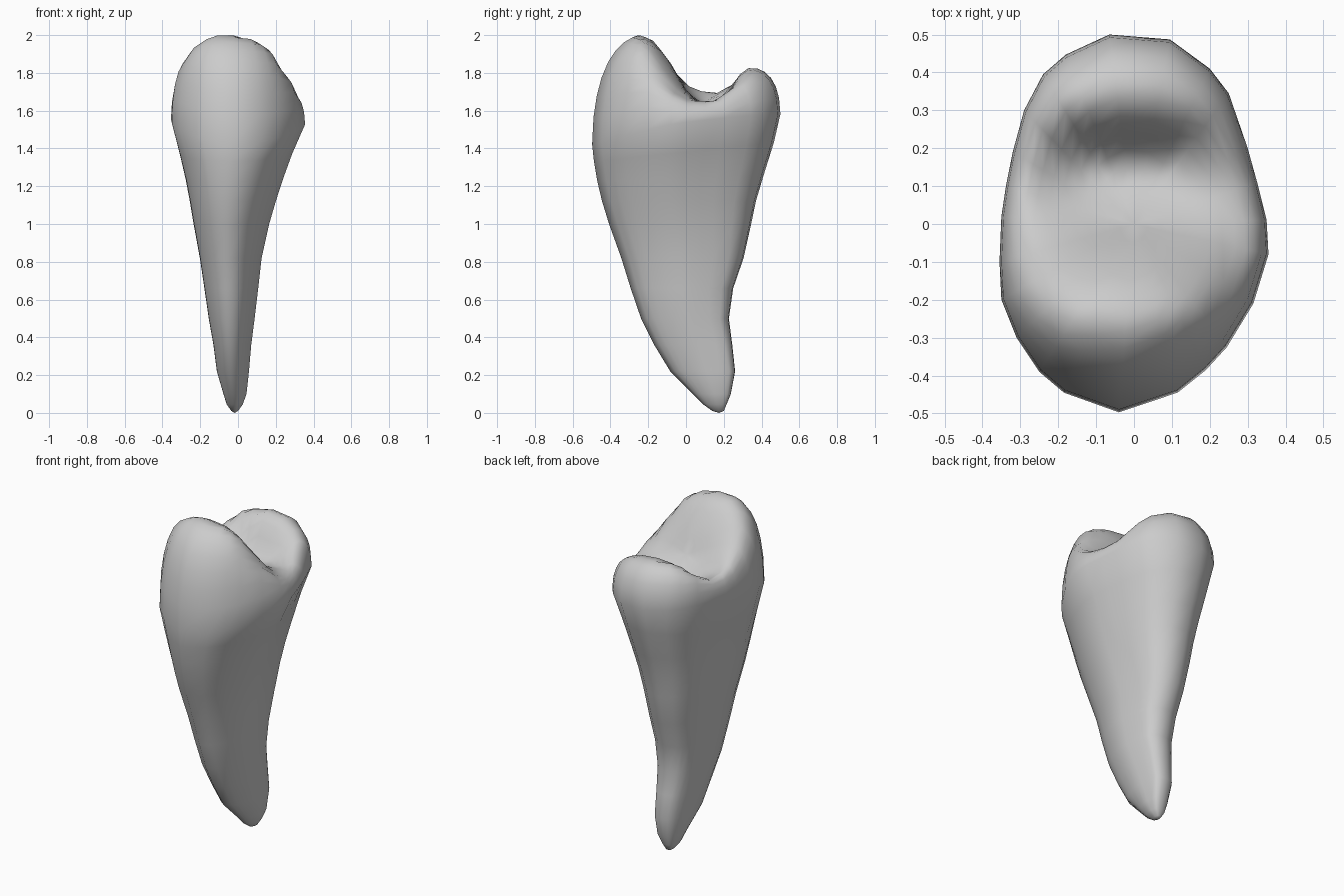
import bpy, bmesh
from math import sqrt

if "Cube" in bpy.data.objects:
    bpy.data.objects.remove(bpy.data.objects["Cube"])

# Crown outline seen from above (counter-clockwise)
OUTLINE = [(-.065, .5), (-.18, .447), (-.24, .395), (-.29, .3), (-.32, .19), (-.338, .1),
           (-.35, .02), (-.355, -.1), (-.35, -.2), (-.31, -.3), (-.25, -.39), (-.185, -.445),
           (-.04, -.497), (.115, -.445), (.19, -.385), (.245, -.325), (.315, -.21), (.355, -.08),
           (.35, .01), (.325, .11), (.3, .2), (.25, .345), (.2, .41), (.095, .487)]

# Root and neck sections: z, xmin, xmax, ymin, ymax, tilt
SECTIONS = [(.01, -.035, .0, .14, .20, 0), (.045, -.06, .025, .09, .215, 0),
            (.1, -.077, .045, .035, .237, 0), (.22, -.112, .058, -.085, .26, 0),
            (.36, -.13, .07, -.17, .245, 0), (.5, -.155, .088, -.24, .227, 0),
            (.66, -.178, .107, -.295, .25, 0), (.82, -.202, .125, -.345, .305, 0),
            (1.0, -.235, .165, -.41, .345, 0), (1.12, -.255, .2, -.447, .37, 0),
            (1.24, -.277, .238, -.472, .41, .03), (1.38, -.308, .287, -.49, .465, .1)]

# Height along y: middle line, right margin, left margin
MIDDLE = [(-.5, 2.02), (-.25, 2.02), (-.17, 1.97), (-.08, 1.85), (0, 1.71), (.08, 1.635),
          (.15, 1.61), (.21, 1.67), (.28, 1.79), (.34, 1.84), (.5, 1.85)]
RIGHT = [(-.5, 1.89), (-.22, 1.89), (-.1, 1.75), (0, 1.67), (.1, 1.65), (.2, 1.67), (.3, 1.76), (.5, 1.8)]
LEFT = [(-.5, 1.91), (-.22, 1.91), (-.1, 1.82), (0, 1.76), (.1, 1.74), (.2, 1.75), (.3, 1.8), (.5, 1.8)]


def lookup(table, v):
    for (a, za), (b, zb) in zip(table, table[1:]):
        if v <= b:
            return za + (zb - za) * max(0, (v - a) / (b - a))
    return table[-1][1]


def crown(x, y, s):
    """Biting surface height, rounded over toward the outline (s = 1)."""
    q = min(1.2, ((x + .04) / .28) ** 2)
    c = lookup(MIDDLE, y)
    m = lookup(RIGHT if x > -.04 else LEFT, y)
    side = (x / max(s, .1) / .355) ** 2
    rim = 1.5 + .16 * y + side * (.07 if x < 0 else .04)
    power = 5.5 + 3.2 * y / max(s, .1) + 4 * side
    f = sqrt(max(0, 1 - s ** power))
    return rim + (c + (m - c) * q - rim) * f


bm = bmesh.new()
rings = []

# Root and neck: lower down the widest part moves toward the back
for z, x0, x1, y0, y1, tilt in SECTIONS:
    w = max(0, 1 - z / 1.4)
    ring = []
    for px, py in OUTLINE:
        x = (x0 + x1) / 2 + px / .71 * (x1 - x0) + .05 * w * max(0, py) * min(1, z / .2)
        y = (y0 + y1) / 2 + (py + .15 * w * (1 - 4 * py * py)) * (y1 - y0)
        ring.append(bm.verts.new((x, y, z + tilt * py)))
    rings.append(ring)

# Crown: concentric rings closing over the cusps
for s in (1, .985, .95, .9, .83, .75, .66, .57, .48, .39, .3, .2, .1):
    rings.append([bm.verts.new((px * s, py * s, crown(px * s, py * s, s))) for px, py in OUTLINE])

n = len(OUTLINE)
for a, b in zip(rings, rings[1:]):
    for i in range(n):
        j = (i + 1) % n
        bm.faces.new((a[i], a[j], b[j], b[i]))

# Tip of the root and centre of the crown
tip = bm.verts.new((-.018, .175, 0))
mid = bm.verts.new((0, 0, crown(0, 0, 0)))
for i in range(n):
    j = (i + 1) % n
    bm.faces.new((tip, rings[0][j], rings[0][i]))
    bm.faces.new((mid, rings[-1][i], rings[-1][j]))

bmesh.ops.recalc_face_normals(bm, faces=bm.faces)
mesh = bpy.data.meshes.new("premolar_tooth")
bm.to_mesh(mesh)
bm.free()
for p in mesh.polygons:
    p.use_smooth = True
tooth = bpy.data.objects.new("premolar_tooth", mesh)
bpy.context.collection.objects.link(tooth)
